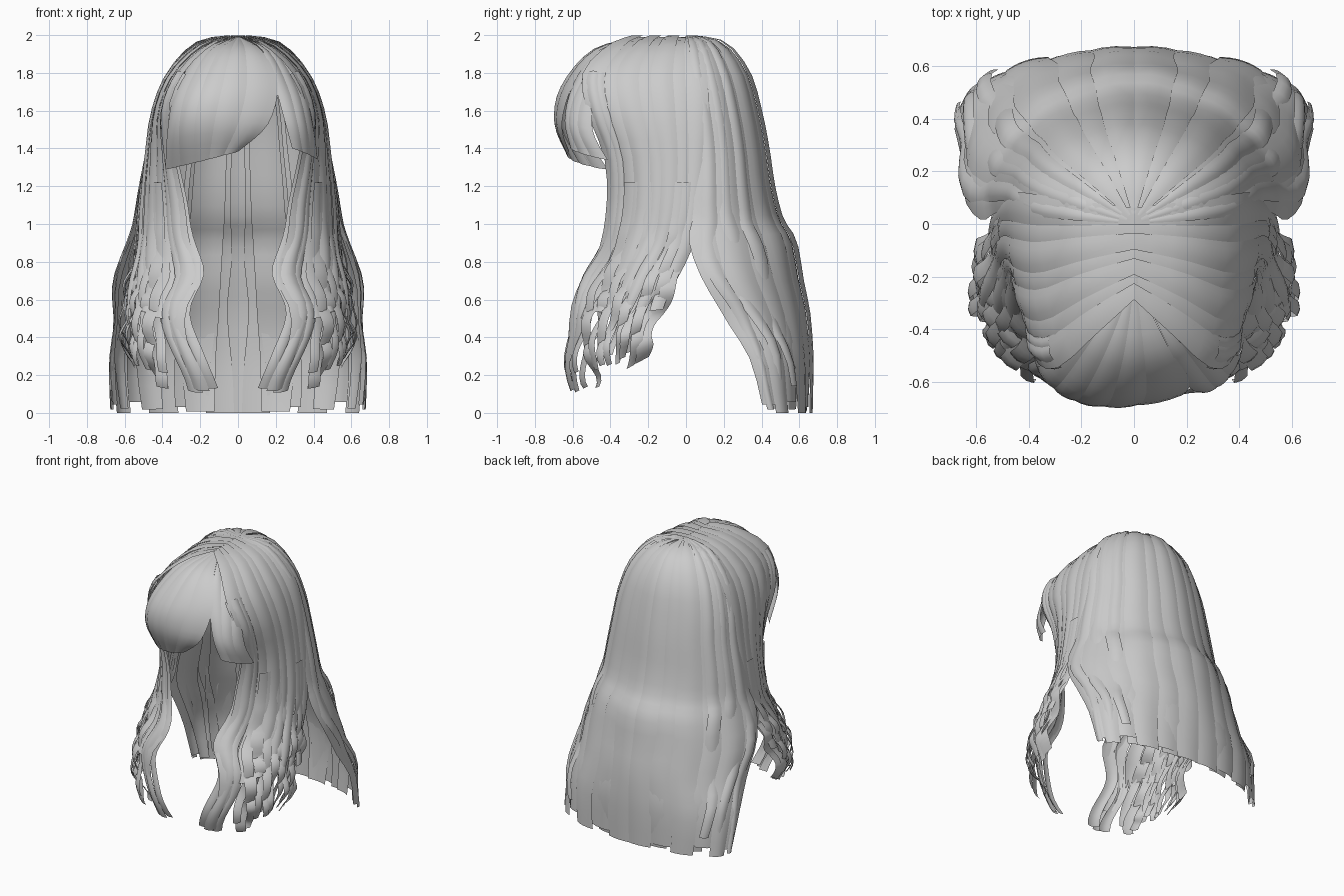
import bpy, bmesh, math, random
from mathutils import Vector

if "Cube" in bpy.data.objects:
    bpy.data.objects.remove(bpy.data.objects["Cube"])

random.seed(4)


def spline(table, t):
    """Smooth interpolation through rows of numbers, t in 0..1."""
    n = len(table) - 1
    s = min(max(t, 0), 1) * n
    i = min(int(s), n - 1)
    f = s - i
    p1, p2 = table[i], table[i + 1]
    p0, p3 = table[max(i - 1, 0)], table[min(i + 2, n)]
    return [b + .5 * f * (c - a + f * (2*a - 5*b + 4*c - d + f * (3*(b - c) + d - a)))
            for a, b, c, d in zip(p0, p1, p2, p3)]


# Back sheet: z, half width, ellipse centre y, ellipse depth
BACK = [(1.995, .03, .0, .04), (1.955, .22, .0, .21), (1.8, .365, .01, .32),
        (1.6, .44, .04, .35), (1.4, .475, .06, .37), (1.2, .515, .06, .40),
        (1.03, .545, .05, .455), (.91, .585, .04, .535), (.7, .64, .1, .505),
        (.5, .655, .21, .44), (.28, .685, .35, .32), (.0, .655, .42, .235)]

# Side sheet: rear x, y, z then front x, y, z
SIDE = [(.0, .05, 1.995, .0, -.28, 1.995), (.20, .07, 1.96, .14, -.40, 1.945),
        (.36, .09, 1.8, .29, -.53, 1.8), (.44, .10, 1.6, .37, -.51, 1.6),
        (.48, .09, 1.35, .34, -.42, 1.35), (.51, .07, 1.1, .29, -.41, 1.1),
        (.53, .03, .9, .26, -.45, .9), (.56, -.04, .72, .22, -.54, .7),
        (.59, -.10, .56, .26, -.62, .5), (.58, -.16, .42, .22, -.64, .28),
        (.57, -.20, .28, .08, -.58, .08)]

# Fringe guides: outer edge, middle, inner edge
FRINGE_LARGE = [
    [(-.01, -.2, 1.99), (-.2, -.38, 1.91), (-.33, -.52, 1.7), (-.37, -.54, 1.5), (-.38, -.42, 1.29)],
    [(.0, -.22, 1.99), (-.07, -.48, 1.92), (-.14, -.655, 1.72), (-.18, -.68, 1.53), (-.19, -.59, 1.335)],
    [(.01, -.22, 1.99), (.12, -.46, 1.92), (.2, -.6, 1.74), (.15, -.66, 1.53), (.0, -.62, 1.385)]]
FRINGE_SMALL = [
    [(.01, -.2, 1.99), (.23, -.38, 1.9), (.35, -.48, 1.7), (.4, -.5, 1.5), (.42, -.42, 1.34)],
    [(.01, -.21, 1.99), (.18, -.42, 1.91), (.29, -.55, 1.72), (.34, -.6, 1.53), (.365, -.54, 1.37)],
    [(.01, -.22, 1.99), (.13, -.46, 1.92), (.2, -.6, 1.73), (.25, -.64, 1.55), (.29, -.61, 1.4)]]


def back_sheet(u, t):
    z, a, c, b = spline(BACK, t)
    ang = u * math.pi / 2
    return Vector((a * math.sin(ang), c + b * math.cos(ang), z))


def side_sheet(v, t):
    r = spline(SIDE, t)
    p, q = Vector(r[:3]), Vector(r[3:])
    v0 = max(v, 0)
    low = min(max((t - .6) / .4, 0), 1)
    out = p.lerp(q, v0 ** (1 - .4 * low) if v > 0 else v)
    out.x = p.x + (q.x - p.x) * v0 ** 2.5 + .06 * min(t * 3, 1) * v * (1 - v)
    return out


def fringe_sheet(guides):
    def sheet(u, t):
        a, m, b = (Vector(spline(g, t)) for g in guides)
        return a * (2*u - 1) * (u - 1) + m * 4*u * (1 - u) + b * u * (2*u - 1)
    return sheet


def strand(bm, sheet, uc, half, t0=0, t1=1, lift=.012, wave=0, sway=0,
           cycles=3, start=.5, phase=0, taper=0, rows=22, cols=4, offset=0):
    """One arched, optionally wavy ribbon of hair lying on a sheet."""
    grid = []
    for i in range(rows + 1):
        f = i / rows
        t = t0 + (t1 - t0) * f
        ramp = min(max((t - start) / .2, 0), 1)
        ang = phase + cycles * 2 * math.pi * t
        mid = uc + sway * ramp * math.cos(ang)
        w = half * (1 - taper * f ** 3)
        line = []
        for j in range(cols + 1):
            e = 2 * j / cols - 1
            u = mid + w * e
            p = sheet(u, t)
            d = .01
            n = (sheet(u + d, t) - sheet(u - d, t)).cross(
                sheet(u, min(t + d, 1)) - sheet(u, t - d))
            n.normalize()
            if n.dot(p - Vector((0, 0, min(p.z, 1.4)))) < 0:
                n.negate()
            h = lift * (1 - e * e) * min(1, t * 5) + wave * ramp * math.sin(ang) + offset
            q = p + n * h
            q.z = min(max(q.z, 0), 2)
            line.append(bm.verts.new(q))
        grid.append(line)
    for a, b in zip(grid, grid[1:]):
        for j in range(cols):
            bm.faces.new((a[j], a[j + 1], b[j + 1], b[j]))


def finish(name, bm, mirror=False):
    me = bpy.data.meshes.new(name)
    bmesh.ops.recalc_face_normals(bm, faces=bm.faces)
    for f in bm.faces:
        f.smooth = True
    bm.to_mesh(me)
    bm.free()
    ob = bpy.data.objects.new(name, me)
    bpy.context.collection.objects.link(ob)
    if mirror:
        ob.modifiers.new("mirror", 'MIRROR').use_mirror_merge = False
    return ob


# Long back strands, blunt at the hem
bm = bmesh.new()
for k in range(6):
    strand(bm, back_sheet, (k + .35) / 5.85, .11, t1=(1, .985, 1, .975, 1, .98)[k], lift=.01,
           wave=.007, sway=.014, cycles=3, phase=random.uniform(0, 2), taper=.15, rows=26,
           offset=(.004, -.004)[k % 2])
finish("back_hair", bm, True)

# Inner back layer
bm = bmesh.new()
for k in range(3):
    strand(bm, back_sheet, .2 + k * .3, .12, t0=.1, t1=random.uniform(.95, 1),
           lift=.008, wave=.01, cycles=2.5, phase=k, taper=.35, offset=-.016)
finish("back_hair_inner", bm, True)

# Loose outer back locks that flare at the side
bm = bmesh.new()
for k, u in enumerate((.6, .76, .9)):
    strand(bm, back_sheet, u, .06, t0=.02, t1=.95 + .02 * k, lift=.01, wave=.014, sway=.03,
           cycles=3.5, phase=2 * k, taper=.3, rows=28, offset=.006)
finish("back_outer_locks", bm, True)

# Side hair from parting to chest
bm = bmesh.new()
for k in range(7):
    strand(bm, side_sheet, .06 + k * .145, .095, t1=random.uniform(.78, .9), lift=.009,
           wave=.012, sway=.015, cycles=4, phase=k * 1.3, taper=.5,
           offset=(.003, -.004)[k % 2])
finish("side_hair", bm, True)

# Curls at the ends of the side hair
bm = bmesh.new()
for k in range(13):
    strand(bm, side_sheet, .05 + k * .06, random.uniform(.045, .065), t0=.45,
           t1=random.uniform(.92, 1), lift=.006, wave=random.uniform(.015, .035), sway=.02,
           cycles=random.uniform(5, 7), start=.55, phase=random.uniform(0, 6), taper=.35,
           rows=32, cols=2, offset=random.uniform(-.03, .015))
finish("side_curls", bm, True)

# Large wavy locks framing the face
bm = bmesh.new()
for u, off, end in ((.88, .0, .98), (.93, .008, .97), (.98, -.012, .965)):
    strand(bm, side_sheet, u, .05, t0=.2, t1=end, lift=.012, wave=.015, sway=.03, cycles=4,
           phase=u * 9, taper=.25, rows=30, offset=off)
finish("face_lock", bm, True)

# Fringe: wide sweep on one side, short sweep on the other
for name, guides, n in (("fringe_large", FRINGE_LARGE, 5), ("fringe_small", FRINGE_SMALL, 3)):
    bm = bmesh.new()
    for k in range(n):
        strand(bm, fringe_sheet(guides), (k + .5) / n, .56 / n, lift=.006, rows=16)
    finish(name, bm)
